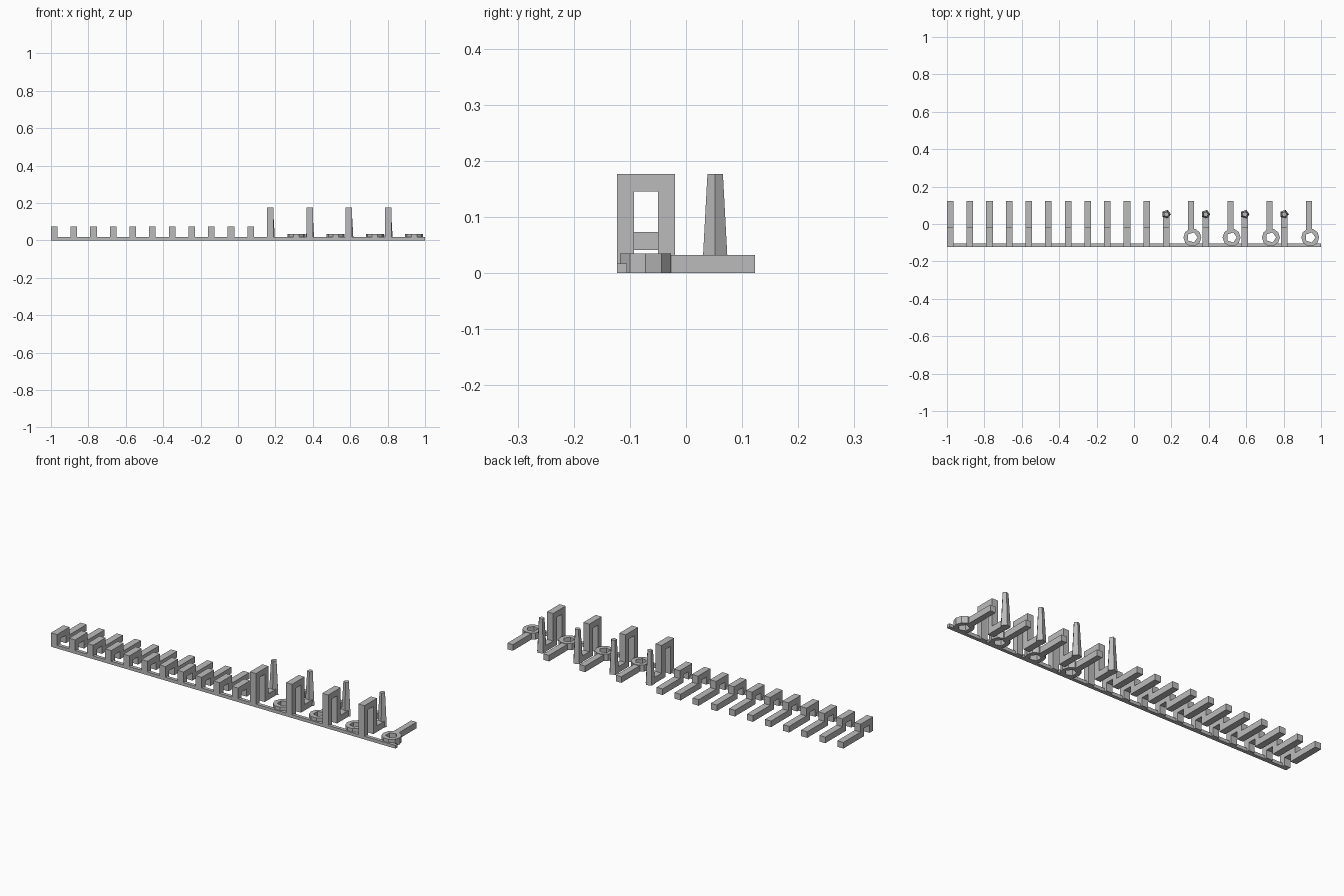
import bpy, bmesh, math

if "Cube" in bpy.data.objects:
    bpy.data.objects.remove(bpy.data.objects["Cube"])

grey = bpy.data.materials.new("plain grey")
grey.diffuse_color = (0.5, 0.5, 0.5, 1)
grey.use_nodes = True
grey.node_tree.nodes["Principled BSDF"].inputs["Base Color"].default_value = grey.diffuse_color

FRONT, BACK = -0.123, 0.123   # depth limits
W = 0.035                     # width of every tooth
T = 0.032                     # thickness of the bars


def finish(name, bm):
    bmesh.ops.recalc_face_normals(bm, faces=bm.faces)
    me = bpy.data.meshes.new(name)
    bm.to_mesh(me)
    bm.free()
    me.materials.append(grey)
    ob = bpy.data.objects.new(name, me)
    bpy.context.collection.objects.link(ob)
    return ob


def side_profile(name, pts, x0, width):
    """Extrude a (y, z) outline along x."""
    bm = bmesh.new()
    face = bm.faces.new([bm.verts.new((x0, y, z)) for y, z in pts])
    ext = bmesh.ops.extrude_face_region(bm, geom=[face])
    moved = [v for v in ext["geom"] if isinstance(v, bmesh.types.BMVert)]
    bmesh.ops.translate(bm, verts=moved, vec=(width, 0, 0))
    return finish(name, bm)


def box_outline(y0, y1, h):
    return [(y0, 0), (y0, h), (y1, h), (y1, 0)]


def arch_outline(h, end):
    """Arch rising from the rail, dropping into a flat bar that runs back."""
    return [(FRONT, 0), (FRONT, h), (-0.02, h), (-0.02, T), (end, T), (end, 0),
            (-0.05, 0), (-0.05, h - T), (-0.093, h - T), (-0.093, 0)]


def peg(name, x, y):
    """Five-sided tapered peg."""
    bm = bmesh.new()
    rings = []
    for r, z in ((0.0245, 0), (0.0145, 0.177)):
        rings.append([bm.verts.new((x + r * math.cos(k * math.tau / 5),
                                    y + r * math.sin(k * math.tau / 5), z))
                      for k in range(5)])
    low, top = rings
    bm.faces.new(low)
    bm.faces.new(top)
    for k in range(5):
        n = (k + 1) % 5
        bm.faces.new((low[k], low[n], top[n], top[k]))
    return finish(name, bm)


def eyelet(name, x, y):
    """Ten-sided ring with a five-sided hole."""
    bm = bmesh.new()
    inner = lambda k: 0.028 * (1 if k % 2 == 0 else math.cos(math.pi / 5))
    outer = lambda k: 0.048
    loops = []
    for rad, z in ((outer, 0), (outer, 0.035), (inner, 0.035), (inner, 0)):
        loops.append([bm.verts.new((x + rad(k) * math.cos(k * math.tau / 10),
                                    y + rad(k) * math.sin(k * math.tau / 10), z))
                      for k in range(10)])
    for i in range(4):
        a, b = loops[i], loops[(i + 1) % 4]
        for k in range(10):
            n = (k + 1) % 10
            bm.faces.new((a[k], a[n], b[n], b[k]))
    return finish(name, bm)


# Long front rail
side_profile("front_rail", box_outline(FRONT, -0.105, 0.017), -1, 2)

# Low arched teeth
for i in range(11):
    side_profile(f"low_arch_{i + 1}", arch_outline(0.073, BACK), -1 + 0.105 * i, W)

# Tall arches with pegs, alternating with eyelet bars
for i in range(4):
    x = 0.173 + 0.21 * i
    side_profile(f"tall_arch_{i + 1}", arch_outline(0.177, 0.05), x - W / 2, W)
    peg(f"peg_{i + 1}", x, 0.052)
    eyelet(f"eyelet_{i + 1}", x + 0.139, -0.072)
    side_profile(f"eyelet_bar_{i + 1}", box_outline(-0.036, BACK, T),
                 x + 0.134 - W / 2, W * 0.9)
